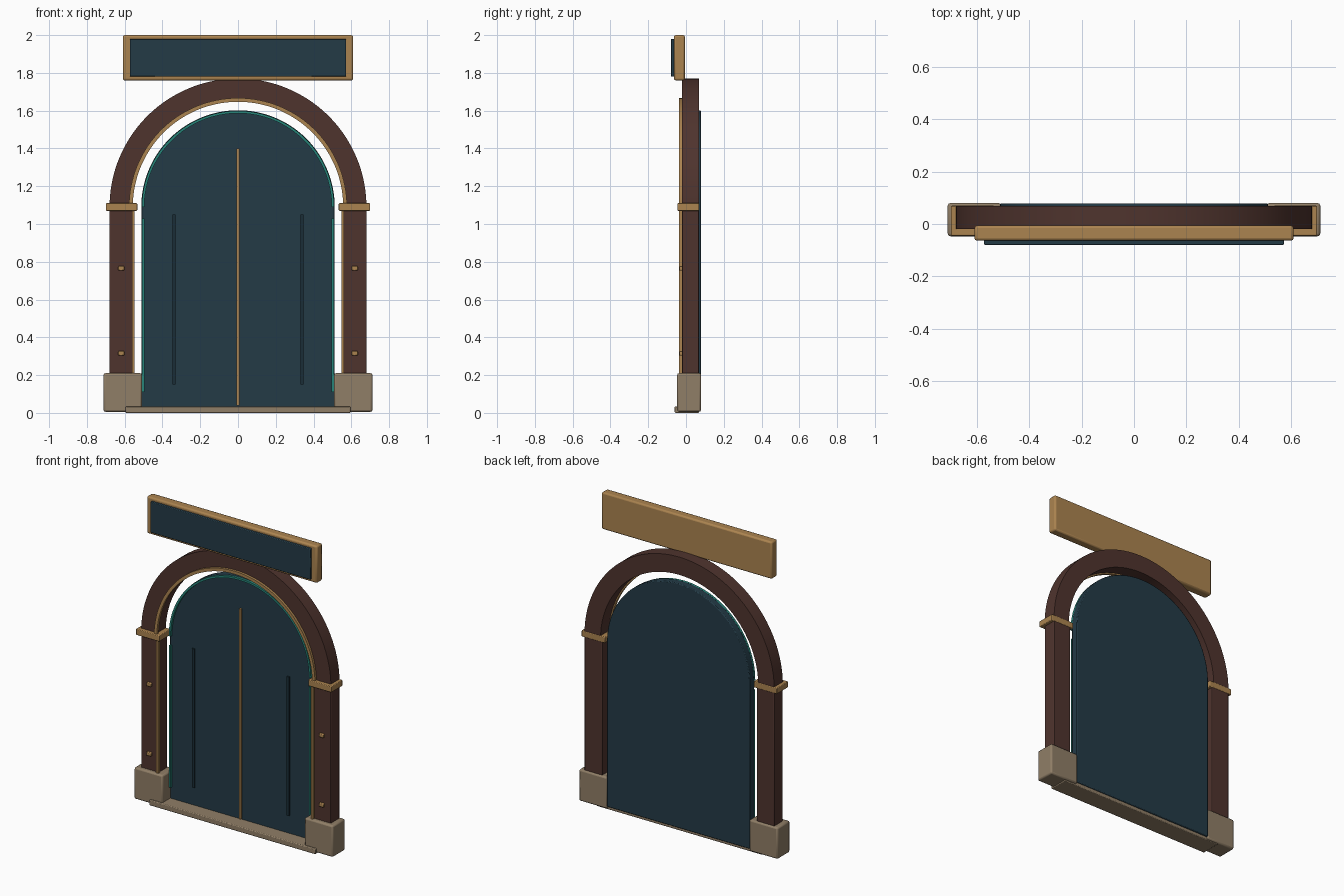
import bpy, bmesh, math

cube = bpy.data.objects.get("Cube")
if cube:
    bpy.data.objects.remove(cube, do_unlink=True)


def make_material(name, rgb):
    m = bpy.data.materials.new(name)
    m.use_nodes = True
    m.diffuse_color = (*rgb, 1)
    m.node_tree.nodes["Principled BSDF"].inputs["Base Color"].default_value = (*rgb, 1)
    return m


WOOD = make_material("dark brown wood", (0.078, 0.034, 0.027))
GOLD = make_material("aged gold", (0.41, 0.23, 0.08))
STONE = make_material("tan stone", (0.28, 0.21, 0.135))
DOOR = make_material("deep blue green", (0.017, 0.043, 0.062))
DARK = make_material("dark groove", (0.010, 0.027, 0.038))
TEAL = make_material("bright teal", (0.02, 0.23, 0.19))

SPRING = 1.09  # height where the arches begin
SEGMENTS = 64


def finish(bm, name, mat, bevel=0):
    bmesh.ops.recalc_face_normals(bm, faces=bm.faces)
    mesh = bpy.data.meshes.new(name)
    bm.to_mesh(mesh)
    bm.free()
    mesh.materials.append(mat)
    ob = bpy.data.objects.new(name, mesh)
    bpy.context.collection.objects.link(ob)
    if bevel:
        mod = ob.modifiers.new("soft edges", "BEVEL")
        mod.width = bevel
        mod.segments = 2
        mod.limit_method = "ANGLE"
    bpy.ops.object.select_all(action="DESELECT")
    ob.select_set(True)
    bpy.context.view_layer.objects.active = ob
    bpy.ops.object.shade_smooth_by_angle(angle=math.radians(35))
    return ob


def box(name, xs, ys, zs, mat, bevel=0):
    bm = bmesh.new()
    bmesh.ops.create_cube(bm, size=1)
    for v in bm.verts:
        for i, (lo, hi) in enumerate((xs, ys, zs)):
            v.co[i] = lo if v.co[i] < 0 else hi
    return finish(bm, name, mat, bevel)


def extrude_outline(name, points, ys, mat, bevel=0):
    bm = bmesh.new()
    face = bm.faces.new([bm.verts.new((x, ys[0], z)) for x, z in points])
    ext = bmesh.ops.extrude_face_region(bm, geom=[face])["geom"]
    moved = [g for g in ext if isinstance(g, bmesh.types.BMVert)]
    bmesh.ops.translate(bm, verts=moved, vec=(0, ys[1] - ys[0], 0))
    return finish(bm, name, mat, bevel)


def half_circle(r):
    angles = [math.pi * i / SEGMENTS for i in range(SEGMENTS + 1)]
    return [(r * math.cos(a), SPRING + r * math.sin(a)) for a in angles]


def arch(name, inner, outer, ys, mat):
    # Half ring swept from a rectangular section
    bm = bmesh.new()
    rings = []
    for (xi, zi), (xo, zo) in zip(half_circle(inner), half_circle(outer)):
        rings.append([bm.verts.new(p) for p in (
            (xi, ys[0], zi), (xo, ys[0], zo), (xo, ys[1], zo), (xi, ys[1], zi))])
    for a, b in zip(rings, rings[1:]):
        for k in range(4):
            n = (k + 1) % 4
            bm.faces.new((a[k], a[n], b[n], b[k]))
    bm.faces.new(rings[0])
    bm.faces.new(rings[-1])
    return finish(bm, name, mat)


def pair(name, xs, ys, zs, mat, bevel=0):
    box("left_" + name, xs, ys, zs, mat, bevel)
    box("right_" + name, (-xs[1], -xs[0]), ys, zs, mat, bevel)


# Door leaf with round top
extrude_outline("door", [(-0.512, 0.02), (0.512, 0.02)] + half_circle(0.512),
                (0.033, 0.079), DOOR, 0.005)
box("door_seam", (-0.007, 0.007), (0.02, 0.035), (0.04, 1.40), GOLD)
pair("door_groove", (0.33, 0.348), (0.025, 0.035), (0.15, 1.05), DARK)

# Teal edging on the door
arch("teal_arch", 0.496, 0.509, (0.018, 0.034), TEAL)
pair("teal_strip", (0.496, 0.508), (0.018, 0.034), (0.11, 1.03), TEAL)

# Wooden surround
arch("wood_arch", 0.565, 0.68, (-0.02, 0.068), WOOD)
pair("post", (0.553, 0.68), (-0.02, 0.068), (0.19, SPRING), WOOD, 0.004)

# Gold beads, capitals and studs
arch("gold_arch_bead", 0.557, 0.577, (-0.036, -0.018), GOLD)
pair("gold_post_bead", (0.547, 0.561), (-0.036, -0.018), (0.2, 1.08), GOLD)
pair("capital", (0.533, 0.70), (-0.045, 0.07), (1.07, 1.11), GOLD, 0.004)
for level, z in (("lower", 0.315), ("upper", 0.765)):
    pair(level + "_stud", (0.602, 0.634), (-0.034, -0.015), (z - 0.012, z + 0.012), GOLD, 0.004)

# Stone base
pair("plinth", (0.508, 0.712), (-0.047, 0.08), (0.006, 0.21), STONE, 0.01)
box("sill", (-0.595, 0.595), (-0.06, 0.07), (0, 0.035), STONE, 0.005)

# Blank sign board above the arch
box("sign_frame", (-0.61, 0.61), (-0.064, -0.006), (1.76, 2.0), GOLD, 0.01)
box("sign_panel", (-0.573, 0.573), (-0.08, -0.06), (1.78, 1.98), DOOR, 0.004)
